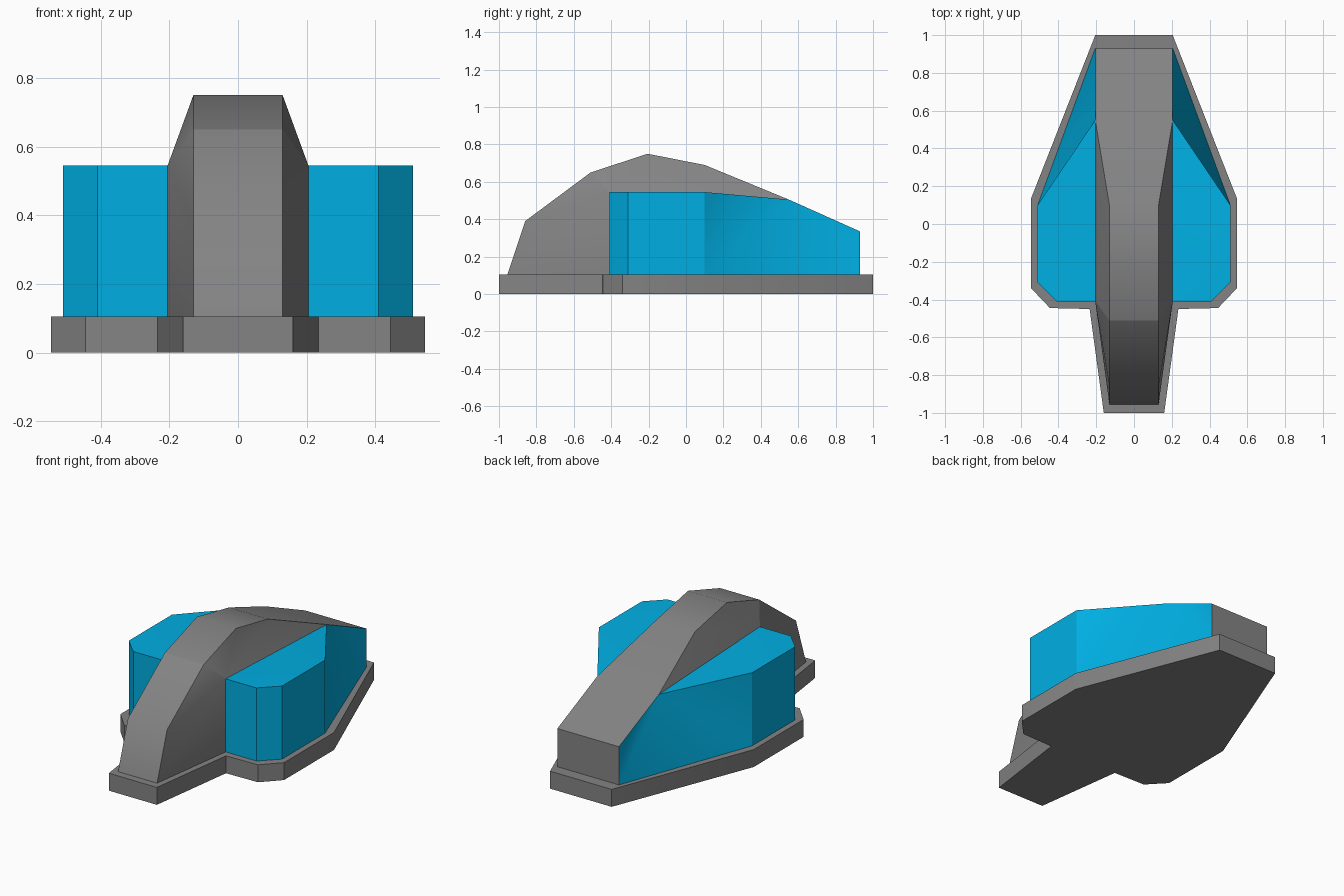
import bpy, bmesh, math

if "Cube" in bpy.data.objects:
    bpy.data.objects.remove(bpy.data.objects["Cube"])


def material(name, rgb):
    mat = bpy.data.materials.new(name)
    mat.diffuse_color = (*rgb, 1)
    mat.use_nodes = True
    mat.node_tree.nodes["Principled BSDF"].inputs["Base Color"].default_value = mat.diffuse_color
    return mat


def make(name, verts, faces, mat, mirror=False, angle=30, sharp=()):
    me = bpy.data.meshes.new(name)
    me.from_pydata(verts, [], faces)
    bm = bmesh.new()
    bm.from_mesh(me)
    bmesh.ops.recalc_face_normals(bm, faces=bm.faces)
    bm.to_mesh(me)
    bm.free()
    for e in me.edges:
        e.use_edge_sharp = set(e.vertices) in sharp
    ob = bpy.data.objects.new(name, me)
    bpy.context.collection.objects.link(ob)
    me.materials.append(mat)
    if mirror:
        ob.modifiers.new("Mirror", 'MIRROR')
    bpy.ops.object.select_all(action='DESELECT')
    ob.select_set(True)
    bpy.context.view_layer.objects.active = ob
    bpy.ops.object.shade_smooth_by_angle(angle=math.radians(angle))
    return ob


BASE_TOP = 0.105
grey = material("dark_grey", (0.23, 0.23, 0.23))
blue = material("pod_blue", (0.0, 0.43, 0.77))

# Base plate: half outline mirrored and extruded
half = [(0.16, -1), (0.235, -0.45), (0.445, -0.445), (0.545, -0.34),
        (0.545, 0.135), (0.205, 1)]
outline = half + [(-x, y) for x, y in reversed(half)]
n = len(outline)
make("base_plate",
     [(x, y, z) for z in (0, BASE_TOP) for x, y in outline],
     [list(range(n)), list(range(n, 2 * n))] +
     [(i, (i + 1) % n, (i + 1) % n + n, i + n) for i in range(n)], grey)

# Central spine: side profile spanned across, with slanted flanks
profile = [(0.13, -0.955, BASE_TOP), (0.13, -0.86, 0.39), (0.13, -0.51, 0.65),
           (0.13, -0.205, 0.75), (0.13, 0.10, 0.69), (0.205, 0.55, 0.505),
           (0.205, 0.93, 0.335), (0.205, 0.93, BASE_TOP)]
flank = [(0.205, -0.41, BASE_TOP), (0.205, -0.41, 0.545)]
right = profile + flank
m = len(right)
foot, shoulder = 8, 9
side = [(0, foot, shoulder)] + [(i, shoulder, i + 1) for i in range(5)]
faces = [(i, i + 1, i + 1 + m, i + m) for i in range(7)]
faces += side + [tuple(i + m for i in reversed(f)) for f in side]
make("central_spine", right + [(-x, y, z) for x, y, z in right], faces, grey,
     angle=40, sharp=[{2, 2 + m}, {2, shoulder}, {2 + m, shoulder + m}])

# Side pods: upright walls, flat roof and a tapering rear wall
plan = [(0.205, -0.41), (0.41, -0.41), (0.51, -0.31), (0.51, 0.10)]
verts = [(x, y, BASE_TOP) for x, y in plan] + [(x, y, 0.545) for x, y in plan]
verts += [(0.205, 0.55, 0.505), (0.205, 0.93, 0.335), (0.205, 0.93, BASE_TOP)]
walls = [(i, i + 1, i + 5, i + 4) for i in range(3)]
roof = [(4, 5, 6, 7), (4, 7, 8)]
rear = [(3, 8, 7), (3, 10, 8), (10, 9, 8)]
make("side_pods", verts, walls + roof + rear, blue, mirror=True)
